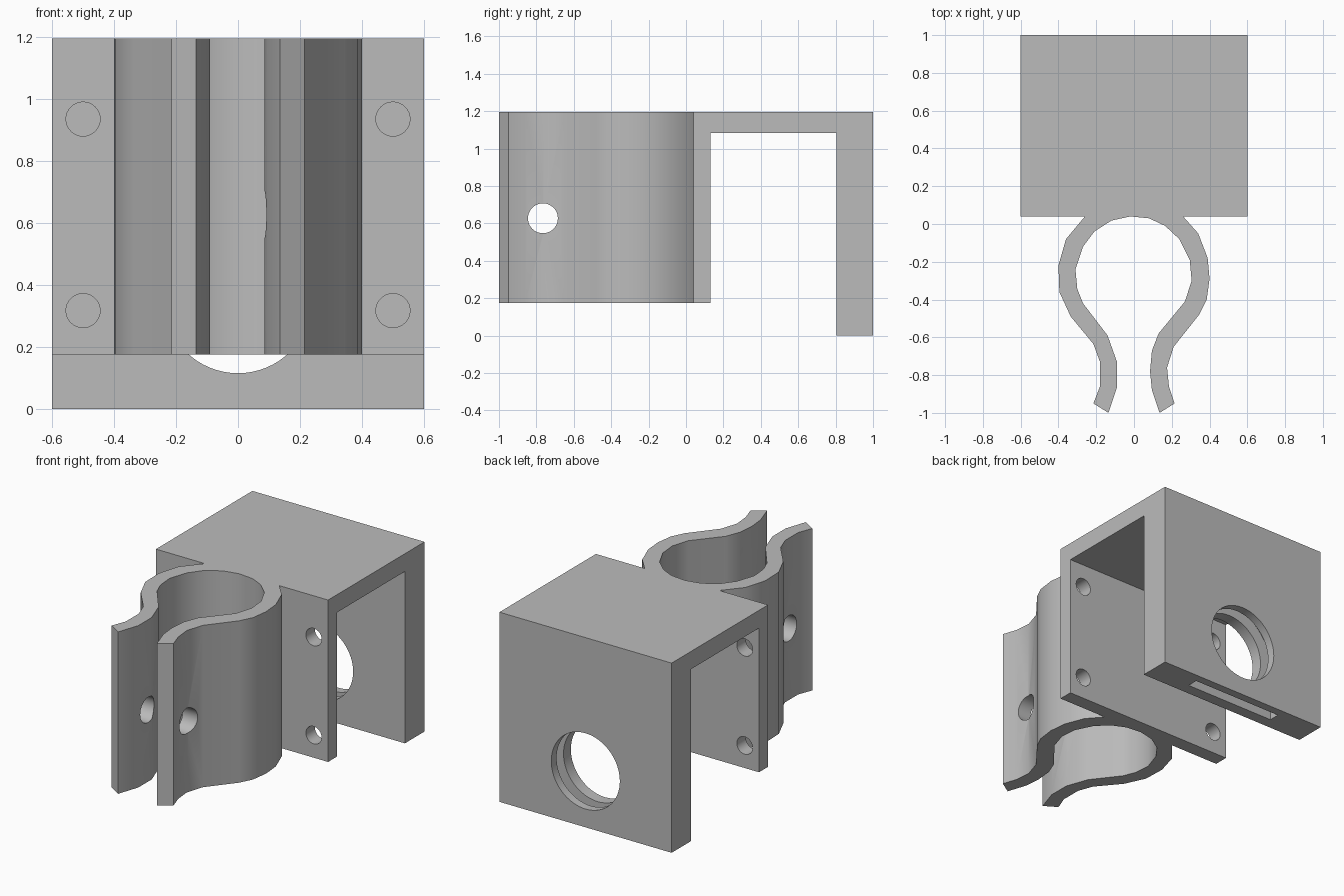
import bpy, bmesh, math

if "Cube" in bpy.data.objects:
    bpy.data.objects.remove(bpy.data.objects["Cube"])

grey = bpy.data.materials.new("light grey")
grey.diffuse_color = (0.5, 0.5, 0.5, 1)
grey.use_nodes = True
grey.node_tree.nodes["Principled BSDF"].inputs["Base Color"].default_value = grey.diffuse_color


def prism(name, pts, axis, lo, hi):
    """Extrude a closed 2D outline along an axis; the other axes keep x, y, z order."""
    bm = bmesh.new()

    def ring(d):
        rows = []
        for p in pts:
            co = list(p)
            co.insert("xyz".index(axis), d)
            rows.append(bm.verts.new(co))
        return rows
    a, b = ring(lo), ring(hi)
    bm.faces.new(a)
    bm.faces.new(b)
    for i in range(len(a)):
        j = (i + 1) % len(a)
        bm.faces.new((a[i], a[j], b[j], b[i]))
    bmesh.ops.recalc_face_normals(bm, faces=bm.faces)
    me = bpy.data.meshes.new(name)
    bm.to_mesh(me)
    bm.free()
    me.materials.append(grey)
    ob = bpy.data.objects.new(name, me)
    bpy.context.collection.objects.link(ob)
    return ob


def arc(cx, cy, r, n, a0=0, a1=360):
    """Points on an arc; a full turn leaves out the repeated end point."""
    full = a1 - a0 == 360
    return [(cx + r * math.cos(math.radians(a0 + (a1 - a0) * i / n)),
             cy + r * math.sin(math.radians(a0 + (a1 - a0) * i / n)))
            for i in range(n if full else n + 1)]


def combine(target, tool, operation):
    mod = target.modifiers.new(operation.lower(), 'BOOLEAN')
    mod.operation = operation
    mod.solver = 'EXACT'
    mod.object = tool
    bpy.context.view_layer.objects.active = target
    bpy.ops.object.modifier_apply(modifier=mod.name)
    bpy.data.objects.remove(tool)


Z0, Z1 = 0.175, 1.195

# Open pipe clip and its mounting plate share one outline, seen from above
right_outer = [(0.215, -0.95), (0.185, -0.86), (0.175, -0.76), (0.21, -0.65),
               (0.345, -0.48), (0.385, -0.40), (0.40, -0.29), (0.39, -0.18),
               (0.34, -0.05), (0.26, 0.04)]
plate = [(0.6, 0.04), (0.6, 0.13), (-0.6, 0.13), (-0.6, 0.04)]
left_outer = [(-0.26, 0.04), (-0.36, -0.08), (-0.40, -0.22), (-0.395, -0.36),
              (-0.335, -0.49), (-0.215, -0.635), (-0.18, -0.73), (-0.18, -0.86),
              (-0.215, -0.95), (-0.135, -1.0)]
inner = [(-0.09, -0.865), (-0.09, -0.73), (-0.14, -0.59), (-0.27, -0.42),
         (-0.30, -0.345), (-0.31, -0.24), (-0.27, -0.12), (-0.21, -0.04),
         (-0.12, 0.018), (-0.02, 0.04), (0.08, 0.03), (0.165, -0.01),
         (0.24, -0.08), (0.295, -0.19), (0.305, -0.30), (0.27, -0.41),
         (0.13, -0.58), (0.095, -0.67), (0.085, -0.78), (0.095, -0.88),
         (0.135, -1.0)]
bracket = prism("clip_bracket", right_outer + plate + left_outer + inner, 'z', Z0, Z1)

# Top slab and hanging back plate
hook = [(0.1, Z1), (1.0, Z1), (1.0, 0), (0.805, 0), (0.805, 1.083), (0.13, 1.083),
        (0.13, 1.06), (0.1, 1.06)]
combine(bracket, prism("hook", hook, 'x', -0.6, 0.6), 'UNION')

# Screw holes in the mounting plate
for x in (-0.5, 0.5):
    for z in (0.317, 0.935):
        combine(bracket, prism("screw_hole", arc(x, z, 0.055, 32), 'y', 0, 0.2), 'DIFFERENCE')

# Bolt hole through both clip arms
combine(bracket, prism("bolt_hole", arc(-0.765, 0.627, 0.08, 32), 'x', -0.35, 0.35), 'DIFFERENCE')

# Round window in the back plate, with a round-topped slot open at the bottom
combine(bracket, prism("window", arc(0, 0.354, 0.239, 64), 'y', 0.7, 1.1), 'DIFFERENCE')
slot = arc(0, 0.354, 0.315, 32, 0, 180) + [(-0.315, -0.1), (0.315, -0.1)]
combine(bracket, prism("slot", slot, 'y', 0.878, 0.947), 'DIFFERENCE')

bpy.ops.object.select_all(action='DESELECT')
bracket.select_set(True)
bpy.context.view_layer.objects.active = bracket
bpy.ops.object.shade_smooth_by_angle(angle=math.radians(30))
